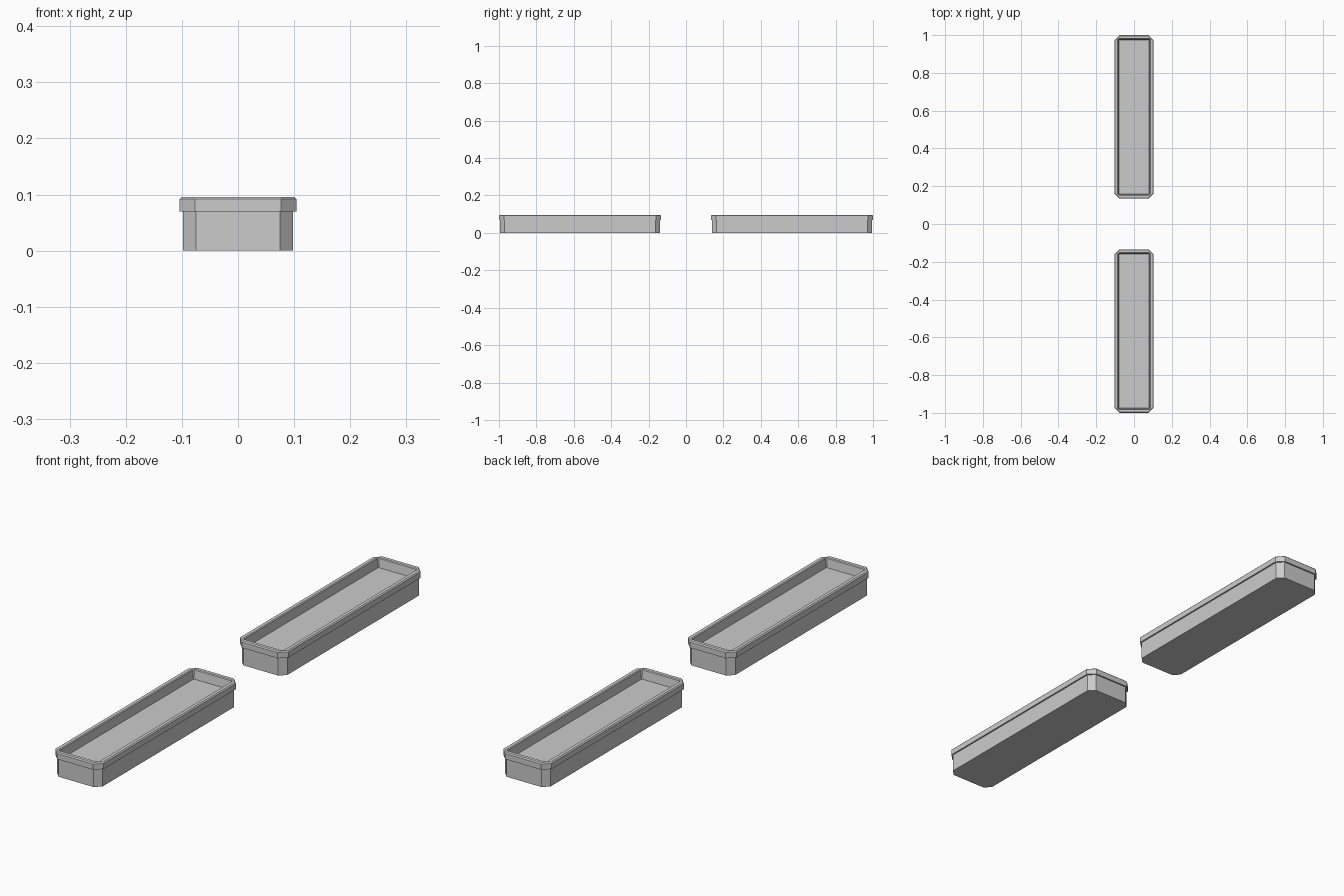
import bpy, bmesh

if "Cube" in bpy.data.objects:
    bpy.data.objects.remove(bpy.data.objects["Cube"])

CY, HX, HY = 0.567, 0.104, 0.433   # tray centre, rim half width and half length


def ring(bm, inset, z, cut):
    """Chamfered rectangle, inset from the rim outline."""
    x, y = HX - inset, HY - inset
    pts = [(x, -y + cut), (x, y - cut), (x - cut, y), (-x + cut, y),
           (-x, y - cut), (-x, -y + cut), (-x + cut, -y), (x - cut, -y)]
    return [bm.verts.new((px, py, z)) for px, py in pts]


def tray(name, cy):
    bm = bmesh.new()
    # outside wall, overhanging rim, bevelled lip, inner wall, floor
    profile = [(0.006, 0, 0.023), (0.006, 0.07, 0.023), (0, 0.07, 0.027),
               (0, 0.092, 0.027), (0.004, 0.096, 0.025), (0.017, 0.096, 0.008),
               (0.020, 0.093, 0.004), (0.025, 0.06, 0.002)]
    rings = [ring(bm, *p) for p in profile]
    for a, b in zip(rings, rings[1:]):
        for i in range(8):
            j = (i + 1) % 8
            bm.faces.new((a[i], a[j], b[j], b[i]))
    bm.faces.new(rings[0][::-1])
    bm.faces.new(rings[-1])
    me = bpy.data.meshes.new(name)
    bm.to_mesh(me)
    bm.free()
    ob = bpy.data.objects.new(name, me)
    ob.location.y = cy
    bpy.context.collection.objects.link(ob)


tray("front_tray", -CY)
tray("back_tray", CY)
